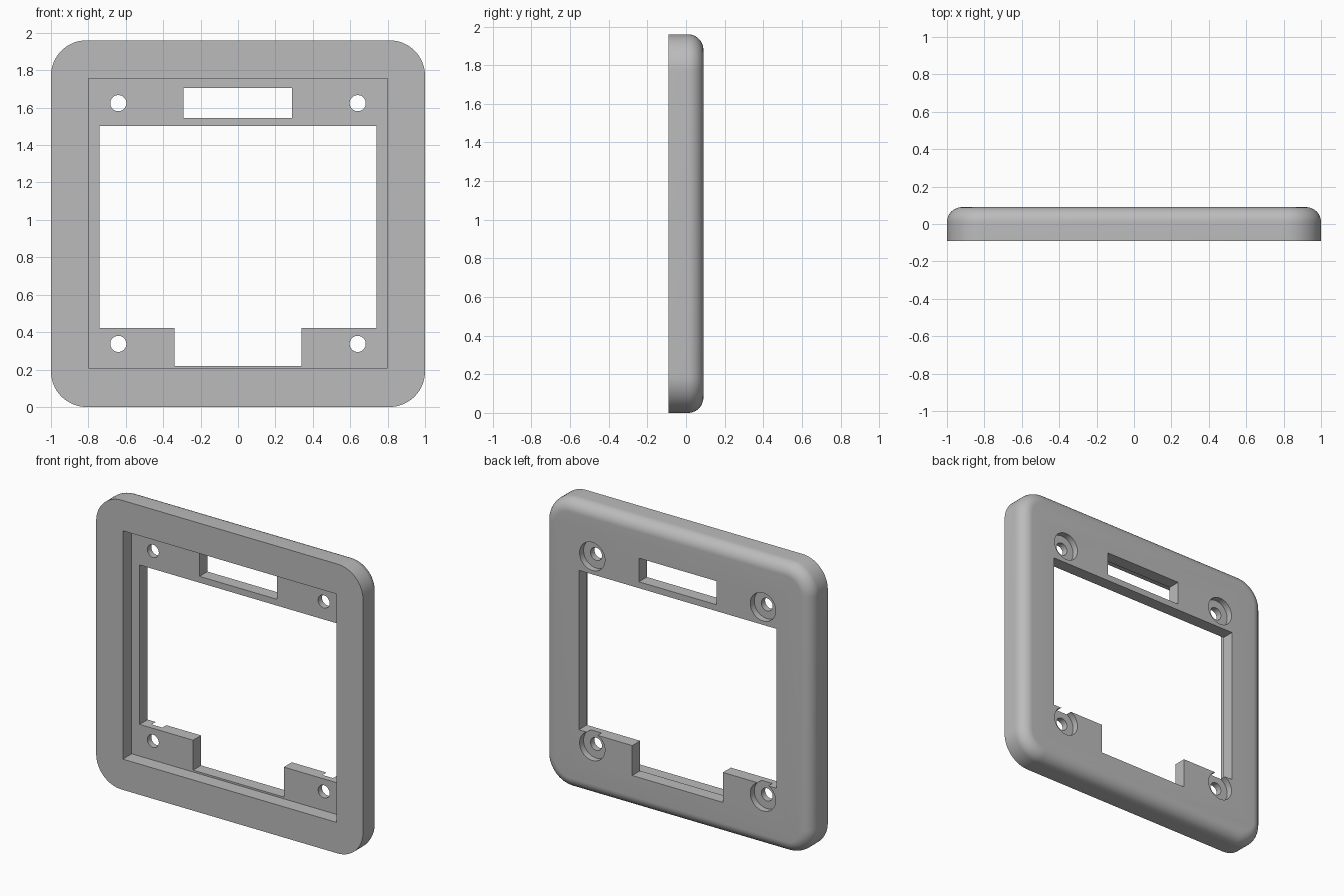
import bpy
import bmesh
from math import sin, cos, pi

HEIGHT = 1.96
DEPTH = 0.09          # half thickness
FLOOR = 0.005         # recess floor
CORNER = 0.19
ROUND = 0.08

cube = bpy.data.objects.get("Cube")
if cube:
    bpy.data.objects.remove(cube, do_unlink=True)

grey = bpy.data.materials.new("plain grey")
grey.use_nodes = True
colour = (0.5, 0.5, 0.5, 1)
grey.diffuse_color = colour
grey.node_tree.nodes["Principled BSDF"].inputs["Base Color"].default_value = colour


def loft(name, rings):
    """Skin a stack of equal-length closed rings and cap both ends."""
    bm = bmesh.new()
    loops = [[bm.verts.new(p) for p in ring] for ring in rings]
    n = len(loops[0])
    for a, b in zip(loops, loops[1:]):
        for i in range(n):
            j = (i + 1) % n
            bm.faces.new((a[i], a[j], b[j], b[i]))
    bm.faces.new(loops[0])
    bm.faces.new(loops[-1])
    bmesh.ops.recalc_face_normals(bm, faces=bm.faces)
    mesh = bpy.data.meshes.new(name)
    bm.to_mesh(mesh)
    bm.free()
    mesh.materials.append(grey)
    obj = bpy.data.objects.new(name, mesh)
    bpy.context.collection.objects.link(obj)
    return obj


def prism(name, outline, y0, y1):
    return loft(name, [[(x, y, z) for x, z in outline] for y in (y0, y1)])


def box(name, x0, x1, z0, z1, y0, y1):
    return prism(name, [(x0, z0), (x1, z0), (x1, z1), (x0, z1)], y0, y1)


def disc(name, x, z, r, y0, y1, n=48):
    angles = [2 * pi * i / n for i in range(n)]
    return prism(name, [(x + r * cos(a), z + r * sin(a)) for a in angles], y0, y1)


def rounded_ring(inset, y, steps=16):
    """Rounded rectangle in the xz plane, shrunk by inset."""
    cx, cz, r = 1 - CORNER, HEIGHT / 2 - CORNER, CORNER - inset
    ring = []
    for q, (sx, sz) in enumerate([(1, 1), (-1, 1), (-1, -1), (1, -1)]):
        for i in range(steps + 1):
            a = (q + i / steps) * pi / 2
            ring.append((sx * cx + r * cos(a), y, HEIGHT / 2 + sz * cz + r * sin(a)))
    return ring


# Rounded body with a soft rear edge
rings = [rounded_ring(0, -DEPTH)]
for i in range(13):
    a = i / 12 * pi / 2
    rings.append(rounded_ring(ROUND * (1 - cos(a)), DEPTH - ROUND * (1 - sin(a))))
frame = loft("frame_plate", rings)

# Front recess, display window with lower notch, and upper slot
window = [(-0.74, 0.423), (-0.34, 0.423), (-0.34, 0.22), (0.34, 0.22),
          (0.34, 0.423), (0.74, 0.423), (0.74, 1.503), (-0.74, 1.503)]
cutters = [
    box("recess_cutter", -0.8, 0.8, 0.208, 1.755, -0.3, FLOOR),
    prism("window_cutter", window, -0.2, 0.2),
    box("slot_cutter", -0.292, 0.29, 1.546, 1.706, -0.2, 0.2),
]

# Screw holes with counterbores on the rear
for x in (-0.64, 0.64):
    for z in (0.337, 1.624):
        cutters.append(disc("screw_hole_cutter", x, z, 0.043, -0.2, 0.2))
        cutters.append(disc("counterbore_cutter", x, z, 0.095, 0.047, 0.25))

for cutter in cutters:
    mod = frame.modifiers.new(cutter.name, "BOOLEAN")
    mod.operation = "DIFFERENCE"
    mod.solver = "EXACT"
    mod.object = cutter
    cutter.hide_render = True

# Bake the cuts, then drop the cutters
bpy.context.view_layer.update()
depsgraph = bpy.context.evaluated_depsgraph_get()
baked = bpy.data.meshes.new_from_object(frame.evaluated_get(depsgraph))
frame.modifiers.clear()
frame.data = baked
for cutter in cutters:
    bpy.data.objects.remove(cutter, do_unlink=True)

bpy.ops.object.select_all(action="DESELECT")
frame.select_set(True)
bpy.context.view_layer.objects.active = frame
bpy.ops.object.shade_smooth_by_angle(angle=pi / 6)
